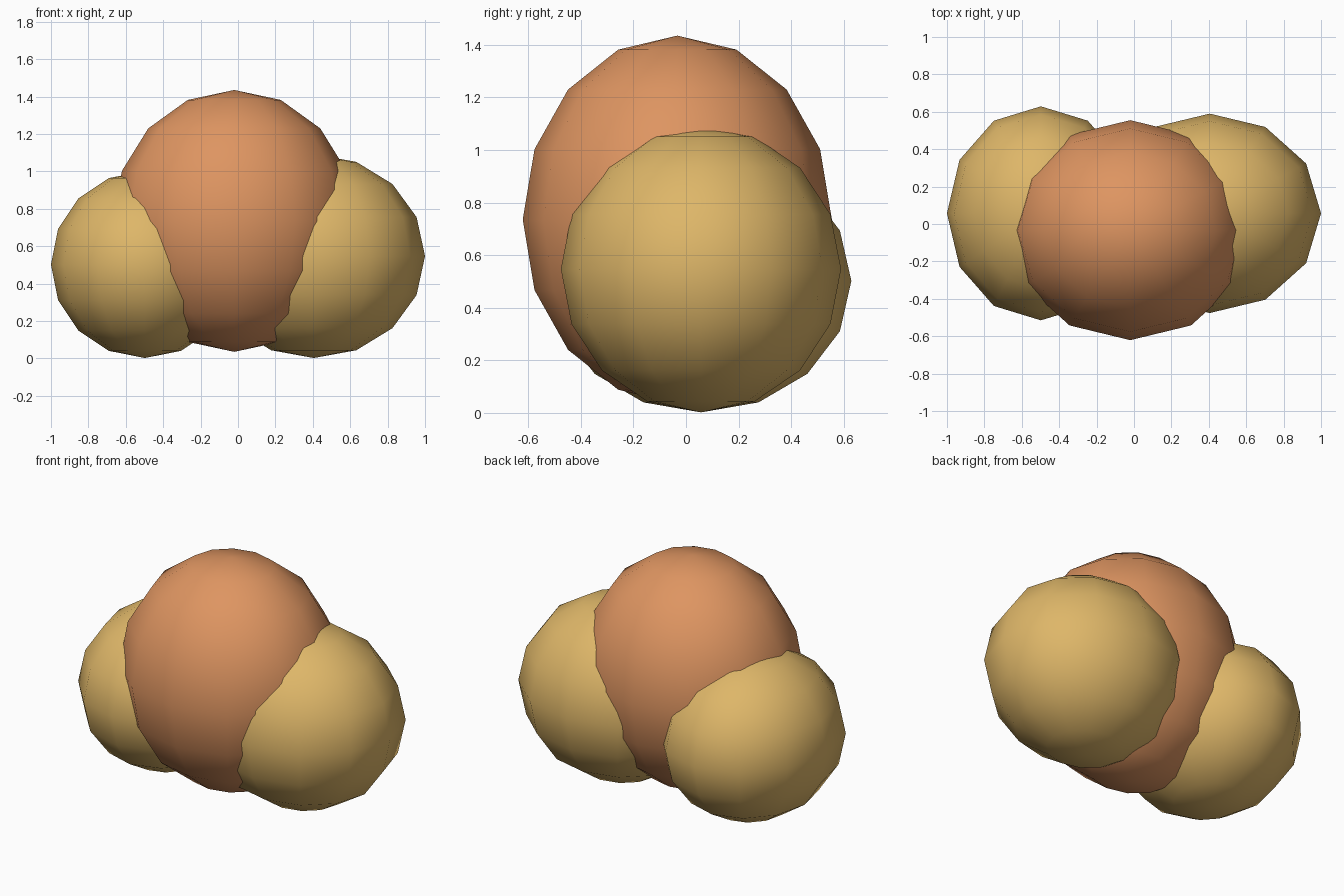
import bpy

cube = bpy.data.objects.get("Cube")
if cube:
    bpy.data.objects.remove(cube, do_unlink=True)


def material(name, colour):
    mat = bpy.data.materials.new(name)
    mat.use_nodes = True
    mat.diffuse_color = colour
    mat.node_tree.nodes["Principled BSDF"].inputs["Base Color"].default_value = colour
    return mat


def lobe(name, centre, radii, mat):
    """Low-poly ellipsoid with smooth shading."""
    bpy.ops.mesh.primitive_uv_sphere_add(segments=12, ring_count=8, radius=1, location=centre)
    obj = bpy.context.object
    obj.name = name
    obj.scale = radii
    bpy.ops.object.transform_apply(location=False, rotation=False, scale=True)
    bpy.ops.object.shade_smooth()
    obj.data.materials.append(mat)
    return obj


orange = material("soft orange", (0.73, 0.30, 0.12, 1))
yellow = material("golden yellow", (0.73, 0.47, 0.14, 1))

# Tall middle lobe, flanked by two rounder lobes
lobe("middle_lobe", (-0.02, -0.033, 0.735), (0.65, 0.588, 0.70), orange)
lobe("right_lobe", (-0.498, 0.057, 0.502), (0.502, 0.572, 0.50), yellow)
lobe("left_lobe", (0.405, 0.057, 0.547), (0.595, 0.533, 0.545), yellow)
